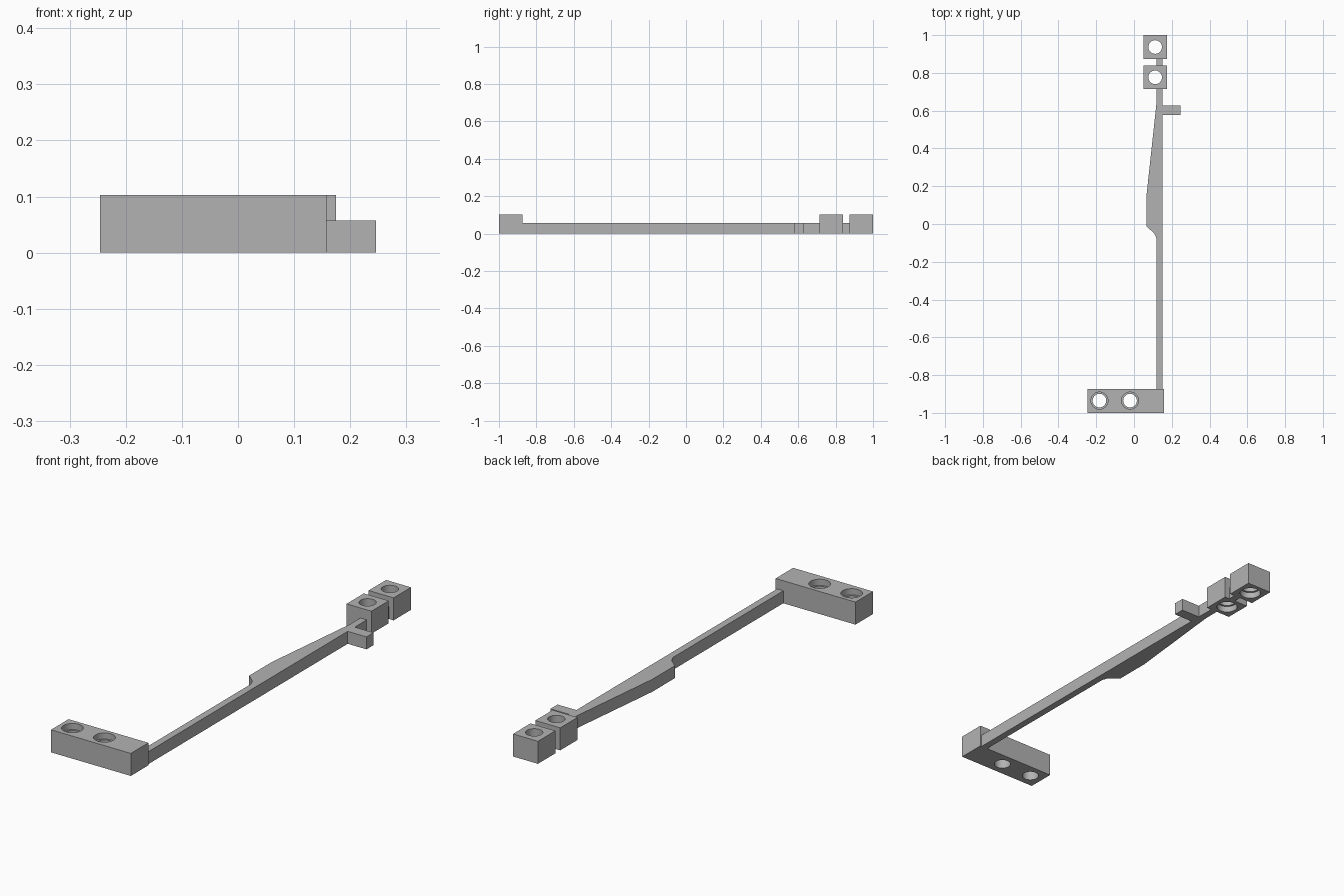
import bpy
import bmesh

if "Cube" in bpy.data.objects:
    bpy.data.objects.remove(bpy.data.objects["Cube"])

GREY = (0.45, 0.45, 0.45, 1.0)
grey = bpy.data.materials.new("plain_grey")
grey.use_nodes = True
grey.diffuse_color = GREY
grey.node_tree.nodes["Principled BSDF"].inputs["Base Color"].default_value = GREY

BLOCK_TOP = 0.103
BAR_TOP = 0.057
HOLE_RADIUS = 0.036
BORE_RADIUS = 0.045
BORE_DEPTH = 0.028


def extrude(name, outline, height):
    """Solid plate from an outline in plan, standing on the ground."""
    bm = bmesh.new()
    base = bm.faces.new([bm.verts.new((x, y, 0)) for x, y in outline])
    top = bmesh.ops.extrude_face_region(bm, geom=[base])["geom"]
    verts = [v for v in top if isinstance(v, bmesh.types.BMVert)]
    bmesh.ops.translate(bm, verts=verts, vec=(0, 0, height))
    bmesh.ops.recalc_face_normals(bm, faces=bm.faces)
    mesh = bpy.data.meshes.new(name)
    bm.to_mesh(mesh)
    bm.free()
    mesh.materials.append(grey)
    obj = bpy.data.objects.new(name, mesh)
    bpy.context.collection.objects.link(obj)
    return obj


def box(name, x0, x1, y0, y1, height):
    return extrude(name, [(x0, y0), (x1, y0), (x1, y1), (x0, y1)], height)


def cut_cylinder(obj, x, y, radius, z0, z1):
    bpy.ops.mesh.primitive_cylinder_add(
        vertices=48, radius=radius, depth=z1 - z0, location=(x, y, (z0 + z1) / 2))
    cutter = bpy.context.object
    cutter.hide_render = True
    cutter.data.materials.append(grey)
    mod = obj.modifiers.new("hole", "BOOLEAN")
    mod.object = cutter
    mod.solver = "EXACT"
    bpy.context.view_layer.objects.active = obj
    bpy.ops.object.modifier_apply(modifier=mod.name)
    bpy.data.objects.remove(cutter)


def stepped_hole(obj, x, y, bore_on_top):
    """Through hole with a wider counterbore at one end."""
    cut_cylinder(obj, x, y, HOLE_RADIUS, -0.05, BLOCK_TOP + 0.05)
    if bore_on_top:
        cut_cylinder(obj, x, y, BORE_RADIUS, BLOCK_TOP - BORE_DEPTH, BLOCK_TOP + 0.05)
    else:
        cut_cylinder(obj, x, y, BORE_RADIUS, -0.05, BORE_DEPTH)


# Front mounting block, counterbored from above
front_block = box("front_block", -0.246, 0.158, -1.0, -0.873, BLOCK_TOP)
for hole_x in (-0.183, -0.021):
    stepped_hole(front_block, hole_x, -0.935, True)

# Two rear blocks, counterbored from below
rear_blocks = []
for name, y0, y1 in (("inner_rear_block", 0.714, 0.839), ("outer_rear_block", 0.874, 1.0)):
    block = box(name, 0.049, 0.175, y0, y1, BLOCK_TOP)
    stepped_hole(block, 0.112, (y0 + y1) / 2, False)
    rear_blocks.append(block)

# Long bar with the side bulge and the tab
extrude("long_bar", [
    (0.119, -0.873), (0.151, -0.873), (0.151, 0.577), (0.246, 0.577),
    (0.246, 0.628), (0.151, 0.628), (0.151, 0.714), (0.119, 0.714),
    (0.119, 0.64), (0.066, 0.15), (0.066, -0.013), (0.1, -0.043),
    (0.111, -0.056), (0.119, -0.077)], BAR_TOP)

# Short link between the rear blocks
box("rear_link", 0.119, 0.151, 0.839, 0.874, BAR_TOP)

# Smooth hole walls, sharp block edges
bpy.ops.object.select_all(action="DESELECT")
for obj in [front_block] + rear_blocks:
    obj.select_set(True)
bpy.context.view_layer.objects.active = front_block
bpy.ops.object.shade_smooth_by_angle()
